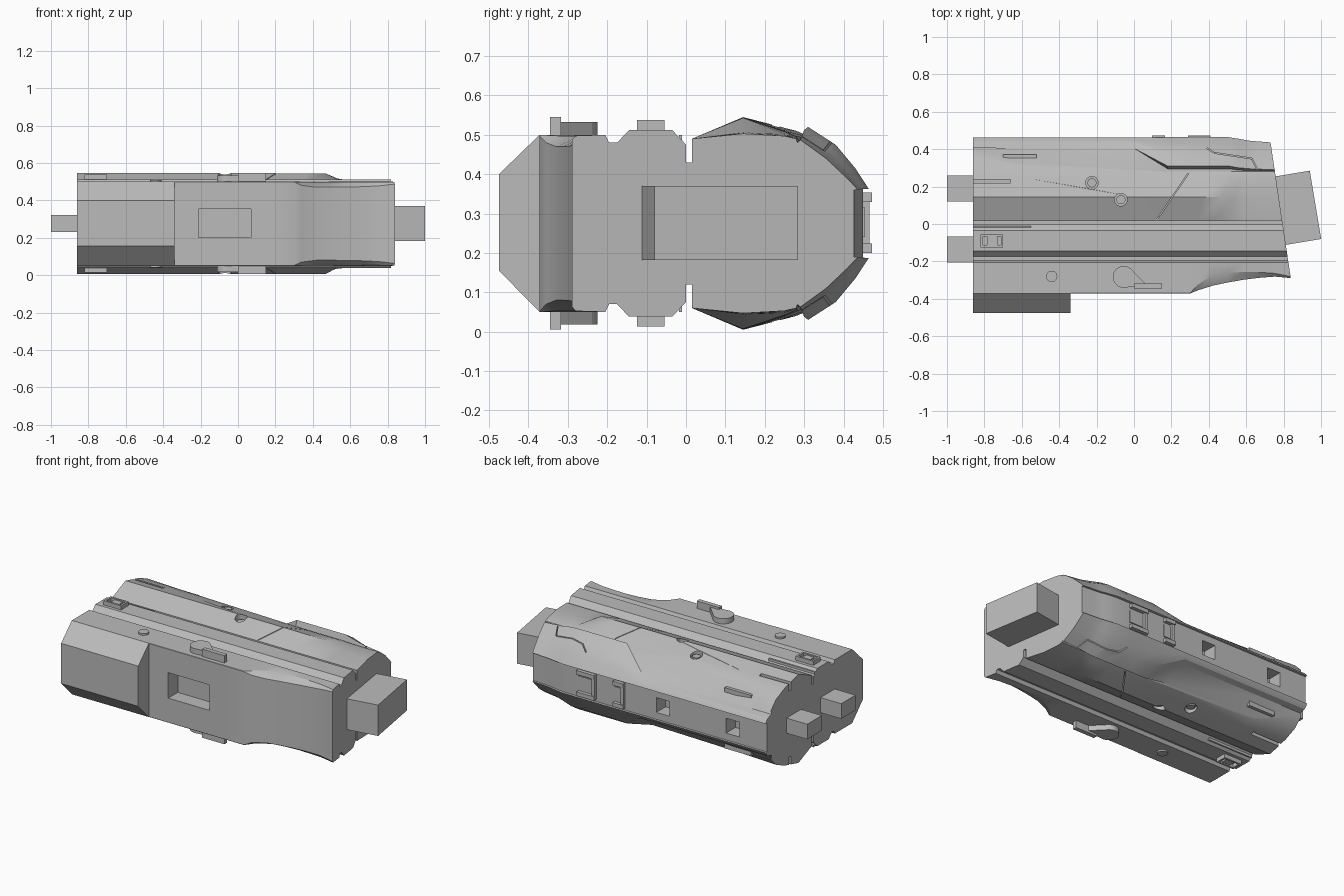
import bpy, bmesh, math
from mathutils import Vector, Matrix

if "Cube" in bpy.data.objects:
    bpy.data.objects.remove(bpy.data.objects["Cube"])

ZC = 0.275  # height of the mirror plane
grey = bpy.data.materials.new("plain grey")
grey.use_nodes = True
grey.diffuse_color = (0.5, 0.5, 0.5, 1)
grey.node_tree.nodes["Principled BSDF"].inputs["Base Color"].default_value = (0.5, 0.5, 0.5, 1)


def make(name, bm):
    bmesh.ops.recalc_face_normals(bm, faces=bm.faces)
    mesh = bpy.data.meshes.new(name)
    bm.to_mesh(mesh)
    bm.free()
    mesh.materials.append(grey)
    ob = bpy.data.objects.new(name, mesh)
    bpy.context.scene.collection.objects.link(ob)
    return ob


def box(name, x, y, z, turn=0):
    """Box from three ranges, optionally turned about its own upright axis."""
    mid = Vector([(r[0] + r[1]) / 2 for r in (x, y, z)])
    size = [r[1] - r[0] for r in (x, y, z)]
    bm = bmesh.new()
    mat = Matrix.Translation(mid) @ Matrix.Rotation(turn, 4, 'Z') @ Matrix.Diagonal((*size, 1))
    bmesh.ops.create_cube(bm, size=1, matrix=mat)
    return make(name, bm)


def prism(name, outline, place, shift):
    """Extrude a 2D outline placed in space along a shift vector."""
    bm = bmesh.new()
    face = bm.faces.new([bm.verts.new(place(*p)) for p in outline])
    out = bmesh.ops.extrude_face_region(bm, geom=[face])
    bmesh.ops.translate(bm, vec=shift, verts=[g for g in out["geom"] if isinstance(g, bmesh.types.BMVert)])
    return make(name, bm)


def disc(name, x, y, r, h0, h1, n=24):
    ring = [(x + r * math.cos(math.tau * i / n), y + r * math.sin(math.tau * i / n)) for i in range(n)]
    return prism(name, ring, lambda a, b: (a, b, ZC + h0), (0, 0, h1 - h0))


def mirrored(ob):
    """Add the underside twin of a part."""
    twin = ob.copy()
    twin.data = ob.data.copy()
    twin.name = "lower_" + ob.name
    twin.data.transform(Matrix.Translation((0, 0, 2 * ZC)) @ Matrix.Diagonal((1, 1, -1, 1)))
    twin.data.flip_normals()
    bpy.context.scene.collection.objects.link(twin)
    return [ob, twin]


def cut(target, cutter):
    mod = target.modifiers.new("cut", 'BOOLEAN')
    mod.operation, mod.solver, mod.object = 'DIFFERENCE', 'EXACT', cutter
    bpy.context.view_layer.objects.active = target
    bpy.ops.object.modifier_apply(modifier=mod.name)
    bpy.data.objects.remove(cutter)


def lerp_table(table, x):
    """Interpolate rows of points between x stations."""
    if x <= table[0][0]:
        return table[0][1]
    for (xa, a), (xb, b) in zip(table, table[1:]):
        if x <= xb:
            t = (x - xa) / (xb - xa)
            return [Vector(p).lerp(Vector(q), t) for p, q in zip(a, b)]
    return table[-1][1]


# Main body: sections lofted along x, each mirrored about the middle height
ribs = [(-.205, .225), (-.195, .205), (-.175, .205), (-.145, .237), (-.035, .237),
        (0, .2), (0, .155), (.015, .155), (.015, .215)]
edge = [(.405, .125), (.44, .115), (.455, .1), (.462, .088), (.45, .087)]
shell = [(.295, .2), (.31, .245), (.38, .2), (.43, .14), (.464, .088), (.45, .087)]
backs = [(-.86, [(.145, .27), (.28, .235), (.36, .2), (.41, .15)] + edge),
         (-.6, [(.145, .27), (.25, .24), (.31, .22), (.32, .21)] + edge),
         (0, [(.145, .27), (.25, .235), (.29, .22), (.30, .21)] + edge),
         (.18, [(.145, .27), (.25, .235), (.28, .222)] + shell),
         (.42, [(.145, .268), (.25, .233), (.28, .22)] + shell),
         (.5, [(.145, .232), (.25, .228), (.28, .217), (.288, .2), (.3, .237),
               (.37, .19), (.422, .132), (.455, .088), (.443, .087)]),
         (.8, [(.145, .228), (.25, .222), (.28, .215), (.283, .205), (.29, .212),
               (.355, .165), (.408, .115), (.436, .086), (.426, .085)])]
fronts = [(.3, [(-.372, .223), (-.37, .225)]), (.34, [(-.355, .205), (-.325, .222)]),
          (.42, [(-.33, .195), (-.275, .222)]), (.55, [(-.302, .195), (-.255, .222)]),
          (.7, [(-.28, .2), (-.26, .222)]), (.78, [(-.285, .21), (-.275, .222)]),
          (.84, [(-.302, .218), (-.296, .224)])]


def section(x, skew, slant):
    half = list(lerp_table(fronts, x)) + ribs + list(lerp_table(backs, x))
    pts = []
    for y, h in half:
        px = x + skew * min(max(y, 0), .25) - slant * y
        pts.append(Vector((px, y, ZC + h)))
    low = [Vector((p.x, p.y, 2 * ZC - p.z)) for p in reversed(pts)]
    return pts + low


bm = bmesh.new()
stations = [(-.86, 0, 0), (-.6, 0, 0), (0, 0, 0), (.18, 0, 0), (.3, 0, 0), (.34, .2, 0),
            (.42, .35, 0), (.5, .25, 0), (.58, .1, .03), (.65, 0, .08), (.72, 0, .12), (.795, 0, .149)]
rings = [[bm.verts.new(p) for p in section(*s)] for s in stations]
for a, b in zip(rings, rings[1:]):
    for i in range(len(a)):
        j = (i + 1) % len(a)
        bm.faces.new((a[i], a[j], b[j], b[i]))
bm.faces.new(rings[0])
bm.faces.new(rings[-1])
body = make("body", bm)

# Pockets in the front and the back channel
cut(body, box("front_pocket_cutter", (-.21, .07), (-.5, -.28), (.2, .355)))
for x in (-.63, -.16):
    cut(body, box("back_pocket_cutter", (x - .045, x + .045), (.36, .6), (.23, .32)))

# Slots, panel seams and screw holes on both sides
cutters = [box("slot_cutter", (-.9, -.66), (.218, .238), (ZC + .2, .7))]
seams = [((.12, .02), (.29, .27), .212), ((.39, .405), (.43, .38), .12),
         ((.43, .38), (.63, .35), .13), ((.63, .35), (.66, .29), .15)]
for (xa, ya), (xb, yb), h in seams:
    mx, my, ln = (xa + xb) / 2, (ya + yb) / 2, math.hypot(xb - xa, yb - ya) / 2
    cutters.append(box("seam_cutter", (mx - ln, mx + ln), (my - .0025, my + .0025),
                       (ZC + h, .7), math.atan2(yb - ya, xb - xa)))
screws = [(-.225, .22), (-.07, .13)]
for x, y in screws:
    cutters.append(disc("screw_hole_cutter", x, y, .034, .225, .4))
for c in cutters:
    for ob in mirrored(c):
        cut(body, ob)

# Chamfered block on the front
prism("front_block", [(-.36, .05), (-.372, .05), (-.475, .155), (-.475, .4), (-.372, .5), (-.36, .5)],
      lambda y, z: (-.86, y, z), (.52, 0, 0))

# Connector pins at one end and the tilted block at the other
for i, y in enumerate(((.12, .26), (-.205, -.067))):
    box(f"end_pin_{i + 1}", (-1, -.84), y, (.23, .322))
box("tilted_block", (.712, .972), (-.104, .266), (.182, .37), .165)

# Screws, round button and lever on both sides
parts = [disc("round_button", -.44, -.28, .03, .2, .235)]
for x, y in screws:
    parts.append(disc("screw", x, y, .024, .2, .24))
lever = [(-.055 + .058 * math.cos(a), -.283 + .058 * math.sin(a))
         for a in (math.radians(50 + 12 * i) for i in range(19))]
lever += [(.0, -.335), (.06, -.335), (.06, -.318)]
parts.append(prism("lever", lever, lambda x, y: (x, y, ZC + .2), (0, 0, .057)))
parts.append(box("lever_bar", (0, .15), (-.345, -.318), (ZC + .2, ZC + .27)))

# Latch on the rib: frame with a raised tab
for y in (-.125, -.067):
    parts.append(box("latch_rail", (-.82, -.7), (y, y + .012), (ZC + .22, ZC + .262)))
for x in (-.82, -.712):
    parts.append(box("latch_end", (x, x + .012), (-.125, -.055), (ZC + .22, ZC + .262)))
parts.append(box("latch_tab", (-.785, -.73), (-.113, -.067), (ZC + .22, ZC + .255)))
parts.append(box("latch_strip", (-.86, -.55), (-.018, -.01), (ZC + .2, ZC + .225)))
# Thin ridge on the angled facet
parts.append(box("facet_ridge", (-.7, -.52), (.352, .372), (ZC + .14, ZC + .185)))
for p in parts:
    mirrored(p)

# Clips in the back channel
for i, (x, w) in enumerate(((.13, .035), (.35, .06))):
    for z in (.2, .33):
        box(f"clip_{i + 1}_bar", (x - w, x + w), (.43, .472), (z, z + .024))
    box(f"clip_{i + 1}_side", (x - w, x - w + .022), (.43, .466), (.2, .354))
    box(f"clip_{i + 1}_plate", (x - w * .5, x + w), (.43, .455), (.24, .315))

# Smooth the curved skin, keep edges crisp
bpy.ops.object.select_all(action='DESELECT')
body.select_set(True)
bpy.context.view_layer.objects.active = body
bpy.ops.object.shade_smooth_by_angle(angle=math.radians(25))
